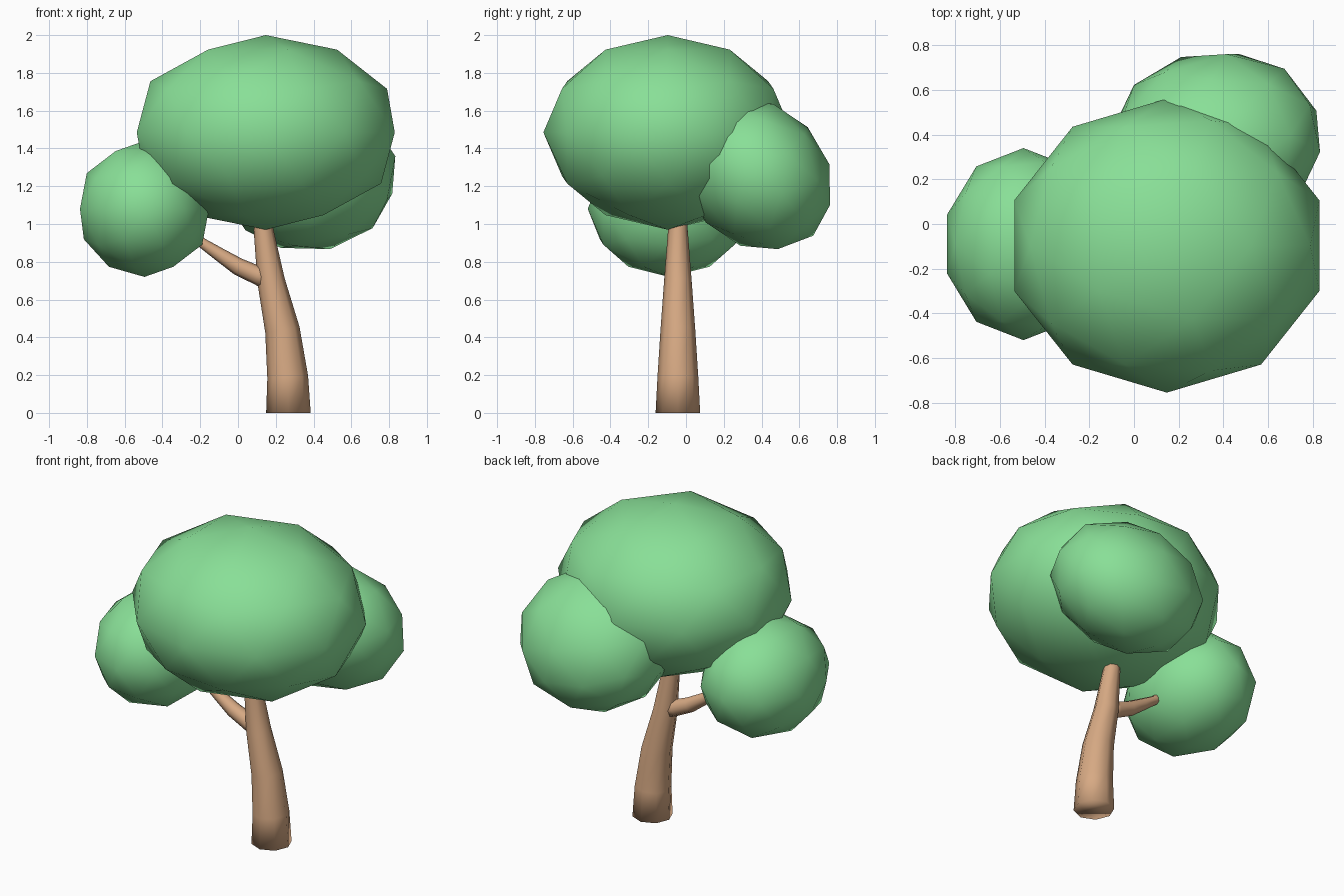
import bpy, bmesh
from math import sin, cos, pi, radians
from mathutils import Vector, Matrix, Euler

cube = bpy.data.objects.get("Cube")
if cube:
    bpy.data.objects.remove(cube, do_unlink=True)


def material(name, rgb):
    mat = bpy.data.materials.new(name)
    mat.use_nodes = True
    mat.diffuse_color = (*rgb, 1)
    mat.node_tree.nodes["Principled BSDF"].inputs["Base Color"].default_value = (*rgb, 1)
    return mat


leaf_green = material("leaf_green", (0.25, 0.74, 0.31))
bark_tan = material("bark_tan", (0.68, 0.40, 0.23))


def add_object(name, bm, mat):
    bmesh.ops.recalc_face_normals(bm, faces=bm.faces)
    for face in bm.faces:
        face.smooth = True
    mesh = bpy.data.meshes.new(name)
    bm.to_mesh(mesh)
    bm.free()
    mesh.materials.append(mat)
    obj = bpy.data.objects.new(name, mesh)
    bpy.context.collection.objects.link(obj)
    return obj


def foliage(name, centre, radii, turn=(0, 0, 0)):
    """Low-poly leaf clump: a stretched icosphere."""
    bm = bmesh.new()
    bmesh.ops.create_icosphere(bm, subdivisions=2, radius=1)
    turn = Euler([radians(a) for a in turn])
    bm.transform(Matrix.LocRotScale(Vector(centre), turn, Vector(radii)))
    return add_object(name, bm, leaf_green)


def limb(name, path, y, sides=8):
    """Tapered tube along (x, z, radius) points in a plane of constant y."""
    bm = bmesh.new()
    rings = []
    for i, (x, z, r) in enumerate(path):
        before, after = path[max(i - 1, 0)], path[min(i + 1, len(path) - 1)]
        along = Vector((after[0] - before[0], 0, after[1] - before[1])).normalized()
        if z == 0:
            along = Vector((0, 0, 1))  # flat foot on the ground
        across = Vector((0, 1, 0)).cross(along)
        ring = []
        for k in range(sides):
            a = 2 * pi * k / sides
            offset = across * cos(a) * r + Vector((0, sin(a) * r, 0))
            ring.append(bm.verts.new(Vector((x, y, z)) + offset))
        rings.append(ring)
    for low, high in zip(rings, rings[1:]):
        for k in range(sides):
            n = (k + 1) % sides
            bm.faces.new((low[k], low[n], high[n], high[k]))
    bm.faces.new(rings[0])
    bm.faces.new(rings[-1])
    return add_object(name, bm, bark_tan)


# Leaning trunk and its side branch
limb("trunk", [(0.267, 0, 0.118), (0.263, 0.19, 0.108), (0.235, 0.44, 0.092),
               (0.175, 0.70, 0.073), (0.135, 0.97, 0.052), (0.13, 1.12, 0.045)], -0.043)
limb("branch", [(0.17, 0.70, 0.055), (0.10, 0.73, 0.050), (0, 0.775, 0.046),
                (-0.10, 0.84, 0.036), (-0.19, 0.90, 0.027), (-0.27, 0.98, 0.022)], -0.043)

# Leaf clumps
foliage("crown", (0.147, -0.097, 1.485), (0.718, 0.658, 0.515))
foliage("side_clump", (-0.495, -0.09, 1.08), (0.359, 0.43, 0.36))
foliage("back_clump", (0.37, 0.375, 1.26), (0.48, 0.44, 0.37), (-47, 0, 5))
